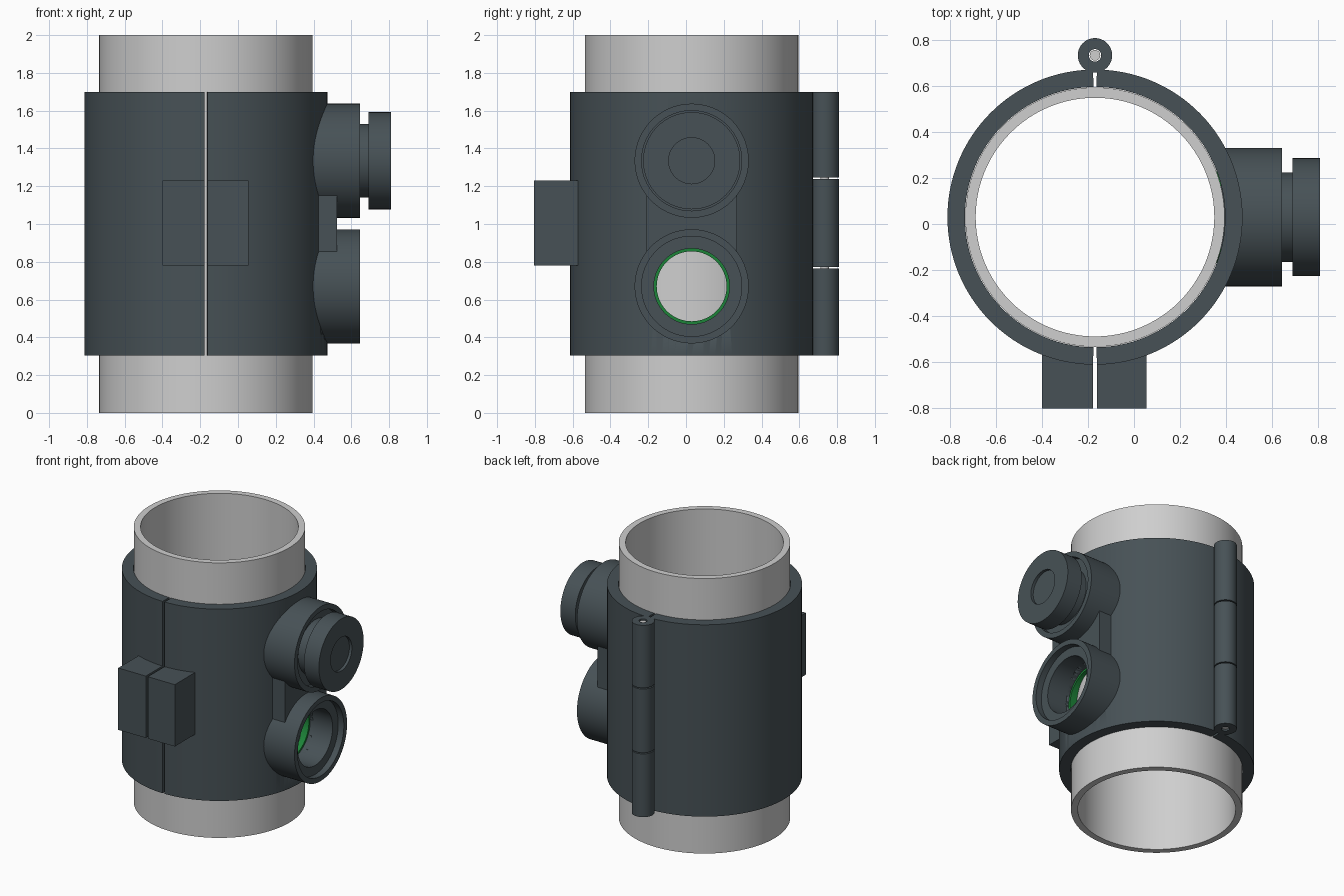
import bpy, bmesh, math
from mathutils import Vector

cube = bpy.data.objects.get("Cube")
if cube:
    bpy.data.objects.remove(cube)


def material(name, rgb):
    m = bpy.data.materials.new(name)
    m.use_nodes = True
    m.diffuse_color = (*rgb, 1)
    m.node_tree.nodes["Principled BSDF"].inputs["Base Color"].default_value = (*rgb, 1)
    return m


SLATE = material("slate_grey", (0.063, 0.083, 0.093))
PALE = material("pale_grey", (0.62, 0.62, 0.62))
GREEN = material("seal_green", (0.012, 0.23, 0.04))

CX, CY = -0.17, 0.03          # pipe axis
Z0, Z1 = 0.305, 1.70          # clamp sleeve ends
TOP_Z, LOW_Z = 1.335, 0.67    # port heights


def finish(bm, name, mat):
    bmesh.ops.recalc_face_normals(bm, faces=bm.faces)
    me = bpy.data.meshes.new(name)
    bm.to_mesh(me)
    bm.free()
    me.materials.append(mat)
    ob = bpy.data.objects.new(name, me)
    bpy.context.collection.objects.link(ob)
    bpy.ops.object.select_all(action="DESELECT")
    ob.select_set(True)
    bpy.context.view_layer.objects.active = ob
    bpy.ops.object.shade_smooth_by_angle(angle=math.radians(35))
    return ob


def lathe(name, mat, profile, centre, axis="Z", start=0.0, sweep=math.tau, steps=96):
    """Spin a closed (radius, along-axis) profile about an axis through centre."""
    bm = bmesh.new()
    c = Vector(centre)
    d = Vector((0, 0, 1)) if axis == "Z" else Vector((1, 0, 0))
    side = Vector((math.cos(start), math.sin(start), 0)) if axis == "Z" else Vector((0, 1, 0))
    vs = [bm.verts.new(c + side * r + d * a) for r, a in profile]
    # skip any edge lying on the axis itself
    es = [bm.edges.new((v, vs[(i + 1) % len(vs)])) for i, v in enumerate(vs)
          if profile[i][0] + profile[(i + 1) % len(vs)][0] > 0]
    bmesh.ops.spin(bm, geom=vs + es, cent=c, axis=d, angle=sweep, steps=steps)
    bmesh.ops.remove_doubles(bm, verts=bm.verts, dist=1e-5)
    if sweep < math.tau:
        bmesh.ops.holes_fill(bm, edges=[e for e in bm.edges if e.is_boundary], sides=0)
    return finish(bm, name, mat)


def box(name, mat, lo, hi):
    bm = bmesh.new()
    bmesh.ops.create_cube(bm, size=1)
    for v in bm.verts:
        v.co = [(a + b) / 2 + t * (b - a) for a, b, t in zip(lo, hi, v.co)]
    return finish(bm, name, mat)


def tube(inner, outer, a, b):
    return [(inner, a), (outer, a), (outer, b), (inner, b)]


# Pipe
lathe("pipe", PALE, tube(0.52, 0.565, 0, 2), (CX, CY, 0))

# Two sleeve halves, leaving narrow gaps at front and back
gap = 0.0125
sleeve = tube(0.567, 0.643, Z0, Z1)
for name, mid in (("sleeve_left", 0), ("sleeve_right", math.pi)):
    half = lathe(name, SLATE, sleeve, (CX, CY, 0),
                 start=mid - math.pi / 2 + gap, sweep=math.pi - 2 * gap, steps=64)
    if mid == 0:
        # Bore through the sleeve wall behind the open port
        cutter = lathe("port_cutter", SLATE, [(0, 0.2), (0.2, 0.2), (0.2, 0.8), (0, 0.8)],
                       (0, CY, LOW_Z), axis="X")
        cut = half.modifiers.new("port_bore", "BOOLEAN")
        cut.operation, cut.solver, cut.object = "DIFFERENCE", "EXACT", cutter
        cutter.hide_render = True
        cutter.hide_set(True)

# Clamp lugs at the front
for name, x0, x1 in (("lug_right", -0.40, CX - 0.008), ("lug_left", CX + 0.008, 0.055)):
    box(name, SLATE, (x0, -0.805, 0.78), (x1, -0.56, 1.23))

# Open lower port with recessed rim and seal ring
lathe("lower_port", SLATE,
      [(0.2, 0.388), (0.302, 0.388), (0.302, 0.645), (0.265, 0.645), (0.265, 0.60), (0.2, 0.60)],
      (0, CY, LOW_Z), axis="X")
lathe("seal_ring", GREEN, tube(0.185, 0.2, 0.36, 0.42), (0, CY, LOW_Z), axis="X")

# Upper port closed by a grooved cap
lathe("upper_port", SLATE,
      [(0, 0.4), (0.302, 0.388), (0.302, 0.645), (0.265, 0.645), (0.265, 0.60), (0, 0.60)],
      (0, CY, TOP_Z), axis="X")
lathe("cap", SLATE,
      [(0, 0.59), (0.195, 0.59), (0.195, 0.69), (0.257, 0.69), (0.257, 0.81),
       (0.122, 0.81), (0.122, 0.79), (0, 0.79)],
      (0, CY, TOP_Z), axis="X")

# Web joining the ports, split round the open bore by ending above it
box("port_web", SLATE, (0.38, CY - 0.24, 0.90), (0.525, CY + 0.24, 1.155))
for name, s in (("web_foot_left", 1), ("web_foot_right", -1)):
    ys = sorted((CY + s * 0.16, CY + s * 0.24))
    box(name, SLATE, (0.38, ys[0], 0.85), (0.525, ys[1], 0.90))

# Hinge knuckles and pin at the back
HINGE = (CX, 0.735, 0)
knuckles = (("lower", Z0, 0.765), ("middle", 0.773, 1.237), ("upper", 1.245, Z1))
for name, a, b in knuckles:
    lathe(name + "_knuckle", SLATE, tube(0.027, 0.075, a, b), HINGE, steps=48)
lathe("hinge_pin", PALE, [(0, Z0 + 0.01), (0.023, Z0 + 0.01), (0.023, Z1 - 0.01), (0, Z1 - 0.01)],
      HINGE, steps=32)
